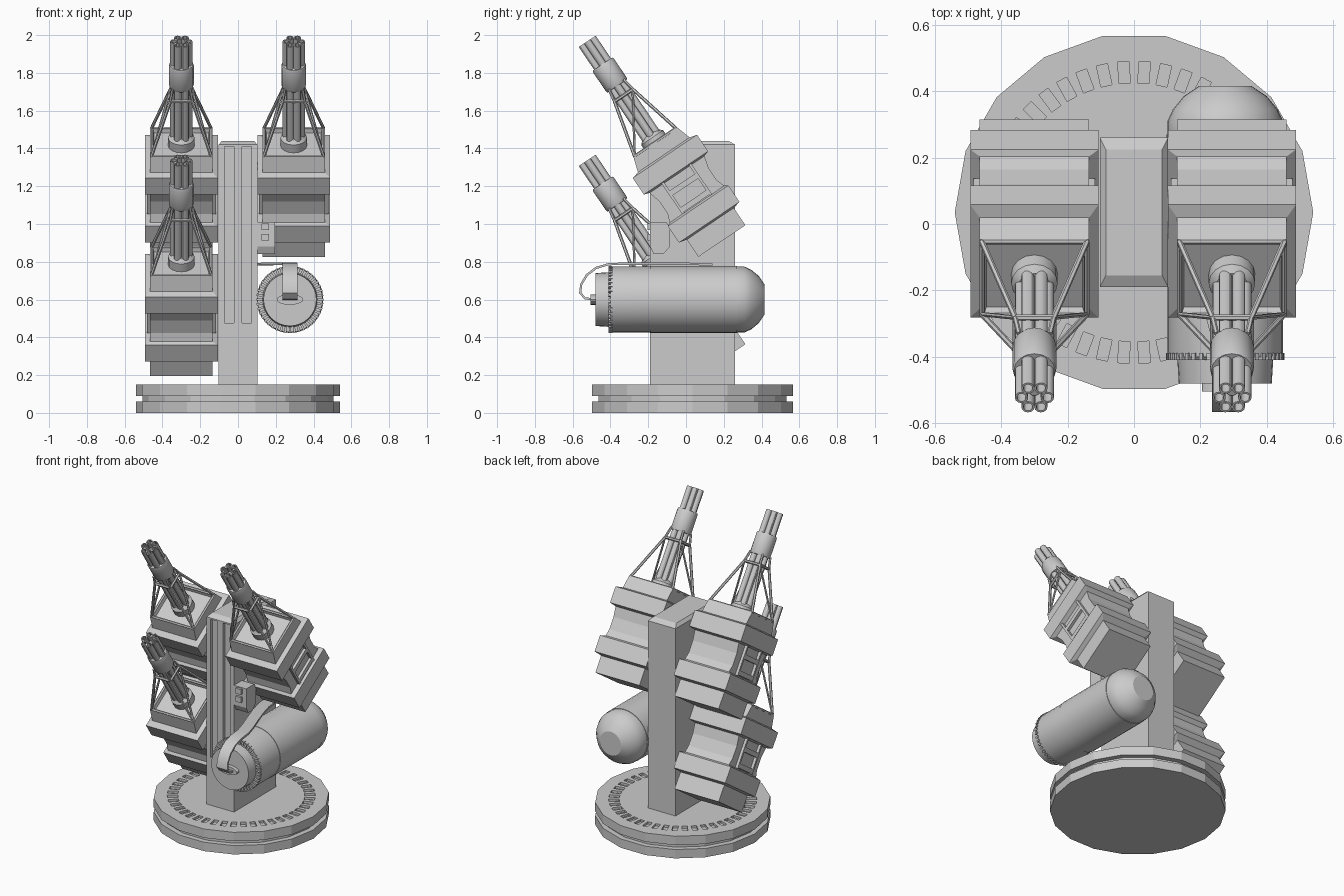
import bpy, bmesh, math
from math import pi, sin, cos, radians
from mathutils import Matrix, Vector

if "Cube" in bpy.data.objects:
    bpy.data.objects.remove(bpy.data.objects["Cube"])

I4 = Matrix.Identity(4)


def finish(name, bm, mat=I4, smooth=False):
    bmesh.ops.recalc_face_normals(bm, faces=bm.faces)
    me = bpy.data.meshes.new(name)
    bm.to_mesh(me)
    bm.free()
    ob = bpy.data.objects.new(name, me)
    ob.matrix_world = mat
    bpy.context.collection.objects.link(ob)
    if smooth:
        bpy.ops.object.select_all(action='DESELECT')
        ob.select_set(True)
        bpy.context.view_layer.objects.active = ob
        bpy.ops.object.shade_smooth_by_angle(angle=radians(30))
    return ob


def loft(bm, rings):
    """Skin closed rings of points and cap both ends."""
    vs = [[bm.verts.new(p) for p in r] for r in rings]
    n = len(vs[0])
    for a, b in zip(vs, vs[1:]):
        for i in range(n):
            bm.faces.new((a[i], a[(i + 1) % n], b[(i + 1) % n], b[i]))
    bm.faces.new(vs[0][::-1])
    bm.faces.new(vs[-1])


def rect(z, hx, hy):
    return [(-hx, -hy, z), (hx, -hy, z), (hx, hy, z), (-hx, hy, z)]


def circle(z, r, n, cx=0, cy=0):
    return [(cx + r * cos(2 * pi * i / n), cy + r * sin(2 * pi * i / n), z) for i in range(n)]


def lathe(bm, prof, n, cx=0, cy=0):
    loft(bm, [circle(z, r, n, cx, cy) for z, r in prof])


def box(bm, x0, x1, y0, y1, z0, z1, mat=I4):
    m = mat @ Matrix.Translation(((x0 + x1) / 2, (y0 + y1) / 2, (z0 + z1) / 2)) \
        @ Matrix.Diagonal((x1 - x0, y1 - y0, z1 - z0, 1))
    bmesh.ops.create_cube(bm, size=1, matrix=m)


def strut(bm, a, b, r=0.009):
    a, b = Vector(a), Vector(b)
    d = b - a
    m = Matrix.Translation((a + b) / 2) @ d.to_track_quat('Z', 'Y').to_matrix().to_4x4()
    bmesh.ops.create_cone(bm, cap_ends=True, segments=6, radius1=r, radius2=r,
                          depth=d.length, matrix=m)


def cut(ob, bm):
    c = finish(ob.name + "_cutter", bm)
    c.hide_render = True
    c.hide_set(True)
    m = ob.modifiers.new("cut", 'BOOLEAN')
    m.operation = 'DIFFERENCE'
    m.solver = 'EXACT'
    m.object = c


# Turntable base with a groove and a ring of slots
BY = 0.035
bm = bmesh.new()
lathe(bm, [(0, .54), (.06, .54), (.06, .505), (.09, .505), (.09, .54), (.15, .54)], 18, 0, BY)
base = finish("turntable_base", bm)
bm = bmesh.new()
for i in range(44):
    m = Matrix.Translation((0, BY, 0)) @ Matrix.Rotation(2 * pi * (i + .5) / 44, 4, 'Z')
    box(bm, .39, .455, -.017, .017, .135, .17, m)
cut(base, bm)

# Central post with chamfered top and a front channel
bm = bmesh.new()
loft(bm, [[(x, y + BY, z) for x, y, z in rect(*r)]
          for r in ((.14, .103, .225), (1.42, .103, .225), (1.44, .085, .19))])
post = finish("post", bm)
bm = bmesh.new()
for s in (-1, 1):
    box(bm, *sorted((s * .02, s * .072)), -.25, -.17, .475, 1.41)
cut(post, bm)


# Gatling gun, built upright then tilted forward
def gun(tag, x, z):
    m = Matrix.Translation((x, .19, z)) @ Matrix.Rotation(radians(34), 4, 'X')
    # housing: two wide bands around a waisted box, hollow on top
    bm = bmesh.new()
    loft(bm, [rect(*r) for r in (
        (0, .165, .15), (.11, .165, .15), (.12, .193, .193), (.225, .193, .193),
        (.235, .165, .175), (.28, .165, .158), (.36, .165, .158), (.425, .165, .175),
        (.435, .193, .205), (.54, .193, .205), (.55, .165, .165), (.63, .165, .14),
        (.63, .15, .125), (.61, .145, .12))])
    finish(tag + "_housing", bm, m)
    # window frames on both sides
    bm = bmesh.new()
    for s in (-1, 1):
        xs = sorted((s * .15, s * .183))
        for v in (-.095, .08):
            box(bm, *xs, v, v + .015, .235, .435)
        for t in (.24, .345):
            box(bm, *xs, -.095, .095, t, t + .03)
    finish(tag + "_window_frames", bm, m)
    # barrel cluster
    bm = bmesh.new()
    for i in range(6):
        a = 2 * pi * i / 6
        c = (.039 * cos(a), .039 * sin(a))
        lathe(bm, [(.6, .02), (1.275, .02), (1.275, .014), (1.235, .014)], 12, *c)
    lathe(bm, [(.6, .017), (1.24, .017)], 10)
    finish(tag + "_barrels", bm, m, True)
    # collar and hub
    bm = bmesh.new()
    lathe(bm, [(.99, .062), (1.0, .066), (1.12, .066), (1.13, .062)], 16)
    lathe(bm, [(.6, .07), (.66, .07), (.68, .05)], 16)
    finish(tag + "_collar", bm, m, True)
    # open truss cage
    bm = bmesh.new()
    lo, hi = rect(.63, .158, .132), rect(.93, .058, .058)
    for i in range(4):
        j = (i + 1) % 4
        strut(bm, lo[i], hi[i])
        strut(bm, hi[i], hi[j])
        strut(bm, lo[i], lo[j])
    for a, b in ((0, 3), (1, 2)):
        strut(bm, lo[a], hi[b], .007)
    for i in range(4):
        strut(bm, hi[i], (hi[i][0] * .8, hi[i][1] * .8, 1.0), .008)
    finish(tag + "_truss", bm, m)


gun("upper_left_gun", -.30, .91)
gun("lower_left_gun", -.30, .28)
gun("right_gun", .295, .91)

# Ammunition drum lying along y (local z points to the back)
TX, TZ = .275, .60
tm = Matrix.Translation((TX, 0, TZ)) @ Matrix.Rotation(radians(-90), 4, 'X')
bm = bmesh.new()
lathe(bm, [(-.48, .13), (-.48, .14), (-.40, .145), (-.40, .172), (-.385, .174), (-.19, .174),
           (-.19, .177), (.27, .177), (.27, .174), (.31, .174), (.345, .158),
           (.385, .125), (.415, .08)], 32)
finish("ammo_drum", bm, tm, True)
bm = bmesh.new()
for i in range(44):
    box(bm, .145, .178, -.006, .006, -.41, -.388, Matrix.Rotation(2 * pi * i / 44, 4, 'Z'))
finish("drum_teeth", bm, tm)
bm = bmesh.new()
loft(bm, [[(px, py * .4, pz) for px, py, pz in circle(t, .07, 20)] for t in (-.505, -.47)])
finish("drum_feed_port", bm, tm, True)

# Feed belt arching from the drum front over its top to the post
path = [(TX, -.49, .60), (TX, -.535, .607), (TX, -.56, .635), (TX, -.555, .68), (TX, -.525, .73),
        (TX, -.475, .768), (TX, -.41, .787), (.27, -.33, .79), (.245, -.24, .79),
        (.21, -.14, .79), (.175, -.03, .79), (.15, .06, .788), (.14, .14, .785)]
bm = bmesh.new()
rings = []
for i, p in enumerate(path):
    a, b = path[max(i - 1, 0)], path[min(i + 1, len(path) - 1)]
    d = Vector((0, b[1] - a[1], b[2] - a[2])).normalized()
    nrm = Vector((0, -d.z, d.y)) * .006
    w = Vector((.04, 0, 0))
    c = Vector(p)
    rings.append([c - w - nrm, c + w - nrm, c + w + nrm, c - w + nrm])
loft(bm, rings)
finish("feed_belt", bm, smooth=True)

# Small control box on the post
bm = bmesh.new()
prof = [(-.19, .88), (-.19, 1.01), (-.105, 1.01), (-.085, .98), (-.085, .88), (-.12, .84), (-.17, .84)]
loft(bm, [[(x, y, z) for y, z in prof] for x in (.09, .195)])
for z in (.93, .985):
    box(bm, .125, .165, -.205, -.18, z - .018, z + .018)
finish("control_box", bm)
